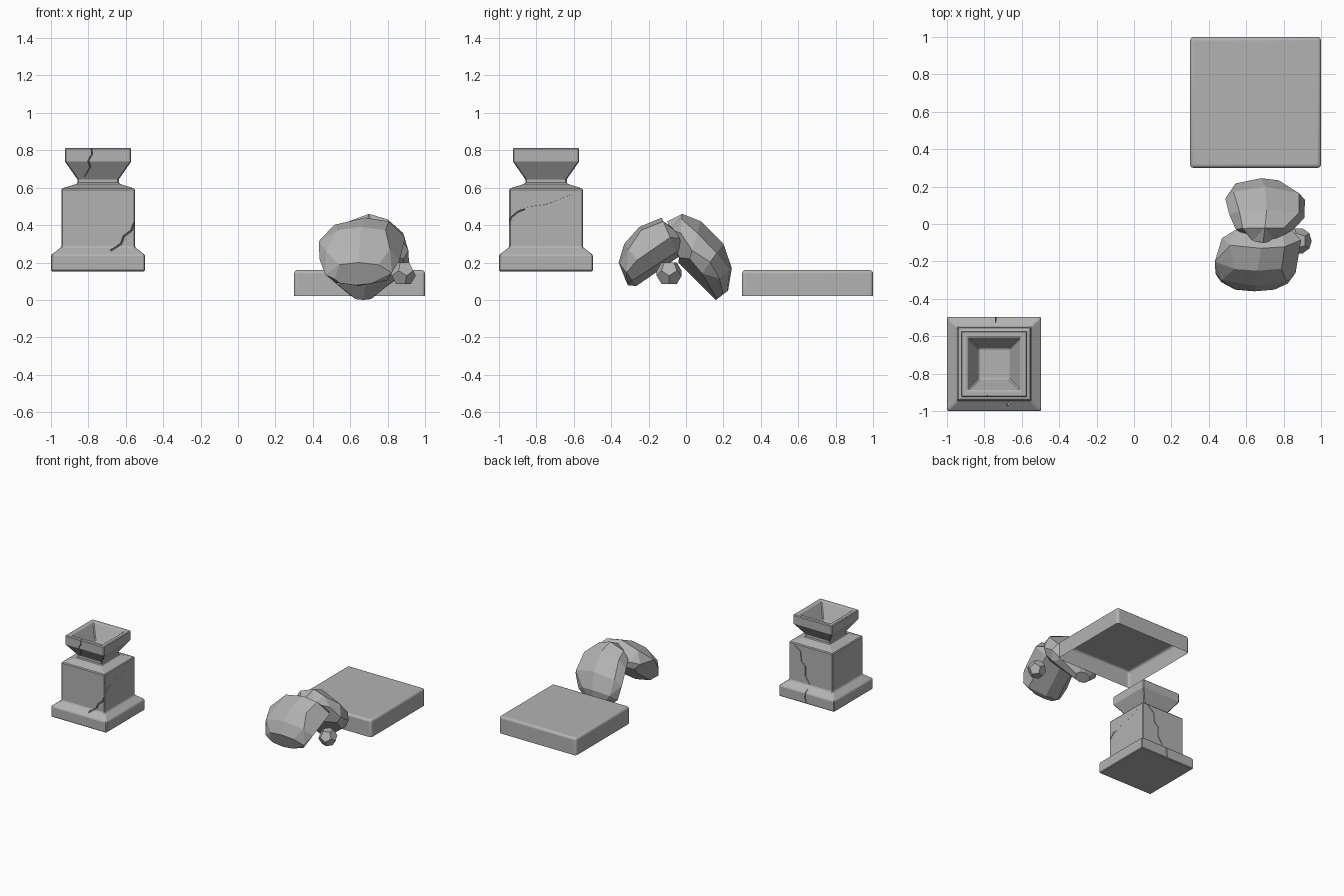
import bpy, bmesh, random
from math import sin, cos, pi, radians
from mathutils import Vector

if "Cube" in bpy.data.objects:
    bpy.data.objects.remove(bpy.data.objects["Cube"])

random.seed(11)


def to_object(name, bm):
    bmesh.ops.recalc_face_normals(bm, faces=bm.faces)
    me = bpy.data.meshes.new(name)
    bm.to_mesh(me)
    bm.free()
    ob = bpy.data.objects.new(name, me)
    bpy.context.collection.objects.link(ob)
    return ob


def loft(rings):
    bm = bmesh.new()
    rows = [[bm.verts.new(p) for p in r] for r in rings]
    n = len(rows[0])
    for a, b in zip(rows, rows[1:]):
        for i in range(n):
            j = (i + 1) % n
            bm.faces.new((a[i], a[j], b[j], b[i]))
    bm.faces.new(rows[0])
    bm.faces.new(rows[-1])
    return bm


def bevel(ob, width, segments):
    m = ob.modifiers.new("edge_wear", 'BEVEL')
    m.width, m.segments = width, segments
    m.limit_method, m.angle_limit = 'ANGLE', radians(40)


# Pedestal: stacked square sections, ending inside the bowl
PX, PY = -0.748, -0.748
profile = [(.252, .153), (.252, .24), (.197, .282), (.197, .595), (.111, .622),
           (.111, .645), (.177, .74), (.177, .813), (.142, .813), (.082, .69)]
pedestal = to_object("pedestal", loft(
    [[(PX + sx * h, PY + sy * h, z) for sx, sy in ((-1, -1), (1, -1), (1, 1), (-1, 1))]
     for h, z in profile]))
bevel(pedestal, .006, 1)


# Cracks: tapered zigzag wedges cut out of the pedestal
def crack(name, pts, normal, width=.011, depth=.02):
    n = Vector(normal)
    rings = []
    for i, p in enumerate(pts):
        p = Vector(p)
        d = Vector(pts[min(i + 1, len(pts) - 1)]) - Vector(pts[max(i - 1, 0)])
        side = d.cross(n).normalized()
        w = width * (.25 if i in (0, len(pts) - 1) else .5)
        rings.append([p + side * w + n * .03, p - side * w + n * .03, p - n * depth])
    cutter = to_object(name, loft(rings))
    cutter.hide_render = True
    cutter.hide_viewport = True
    m = pedestal.modifiers.new(name, 'BOOLEAN')
    m.operation, m.solver, m.object = 'DIFFERENCE', 'EXACT', cutter


F, B, R = -.945, -.551, -.551
crack("front_crack_cutter", [(-.545, F, .44), (-.57, F, .37), (-.61, F, .34),
                             (-.625, F, .30), (-.68, F, .265)], (0, -1, 0), .022, .025)
crack("back_crack_cutter", [(-.60, B, .58), (-.655, B, .54), (-.665, B, .46), (-.70, B, .43),
                            (-.70, B, .35), (-.74, B, .29)], (0, 1, 0), .015)
crack("base_crack_cutter", [(-.74, -.51, .27), (-.735, -.5, .2), (-.75, -.5, .145)], (0, 1, 0), .016)
crack("side_crack_cutter", [(R, -.90, .48), (R, -.83, .50), (R, -.75, .51),
                            (R, -.62, .56)], (1, 0, 0), .004, .006)
crack("corner_chip_cutter", [(R, -.955, .39), (R, -.935, .44), (R, -.90, .47),
                             (R, -.86, .485)], (1, 0, 0), .018)
crack("bowl_crack_cutter", [(-.785, -.925, .83), (-.78, -.925, .78), (-.80, -.925, .745),
                            (-.79, -.905, .71), (-.82, -.875, .66)], (0, -1, 0), .016)


# Rocks: faceted arch stations (outer y,z / inner y,z / x centre / half width)
def rock(name, stations):
    rings = []
    for oy, oz, iy, iz, xc, hw in stations:
        o, i = Vector((xc, oy, oz)), Vector((xc, iy, iz))
        c, h = (o + i) / 2, (o - i) / 2
        ring = []
        for k in range(8):
            a = k * pi / 4
            if k % 4:
                a += random.uniform(-.25, .25)
            ring.append(c + h * cos(a) + Vector((hw * sin(a) * 1.02, 0, 0)))
        rings.append(ring)
    bm = loft(rings)
    bmesh.ops.triangulate(bm, faces=bm.faces)
    bmesh.ops.dissolve_limit(bm, angle_limit=radians(16), verts=bm.verts, edges=bm.edges)
    return to_object(name, bm)


rock("front_rock", [(-.06, .38, -.01, .28, .69, .15), (-.13, .44, -.04, .23, .68, .21),
                    (-.25, .39, -.12, .19, .66, .23), (-.33, .30, -.20, .135, .65, .21),
                    (-.36, .20, -.265, .075, .645, .175), (-.34, .145, -.31, .078, .63, .11)])
rock("back_rock", [(-.10, .42, -.05, .25, .69, .07), (-.02, .46, -.04, .20, .70, .155),
                   (.08, .42, .0, .155, .71, .20), (.20, .30, .05, .095, .70, .21),
                   (.245, .17, .10, .05, .68, .17), (.225, .05, .16, .0, .67, .07)])

# Pebble: dodecahedron from the face centres of an icosahedron
ico = bmesh.new()
bmesh.ops.create_icosphere(ico, subdivisions=1, radius=.09)
bm = bmesh.new()
for f in ico.faces:
    bm.verts.new(f.calc_center_median() + Vector((.88, -.09, .143)))
ico.free()
bmesh.ops.convex_hull(bm, input=bm.verts)
bmesh.ops.dissolve_limit(bm, angle_limit=radians(5), verts=bm.verts, edges=bm.edges)
to_object("pebble", bm)

# Floor tile: open underneath, rounded edges
bm = bmesh.new()
bmesh.ops.create_cube(bm, size=1)
for v in bm.verts:
    v.co = (.65 + v.co.x * .7, .65 + v.co.y * .7, .09 + v.co.z * .14)
bmesh.ops.recalc_face_normals(bm, faces=bm.faces)
bottom = [f for f in bm.faces if f.normal.z < -.5]
bmesh.ops.delete(bm, geom=bottom, context='FACES_ONLY')
tile = to_object("floor_tile", bm)
up = max(tile.data.polygons, key=lambda p: abs(p.normal.z))
if up.normal.z < 0:
    tile.data.flip_normals()
bevel(tile, .018, 3)
bpy.context.view_layer.objects.active = tile
tile.select_set(True)
bpy.ops.object.shade_smooth_by_angle(angle=radians(35))

# Dark stone colour
stone = bpy.data.materials.new("stone")
stone.diffuse_color = (.45, .45, .45, 1)
stone.use_nodes = True
stone.node_tree.nodes["Principled BSDF"].inputs["Base Color"].default_value = stone.diffuse_color
for ob in bpy.data.objects:
    ob.data.materials.append(stone)
